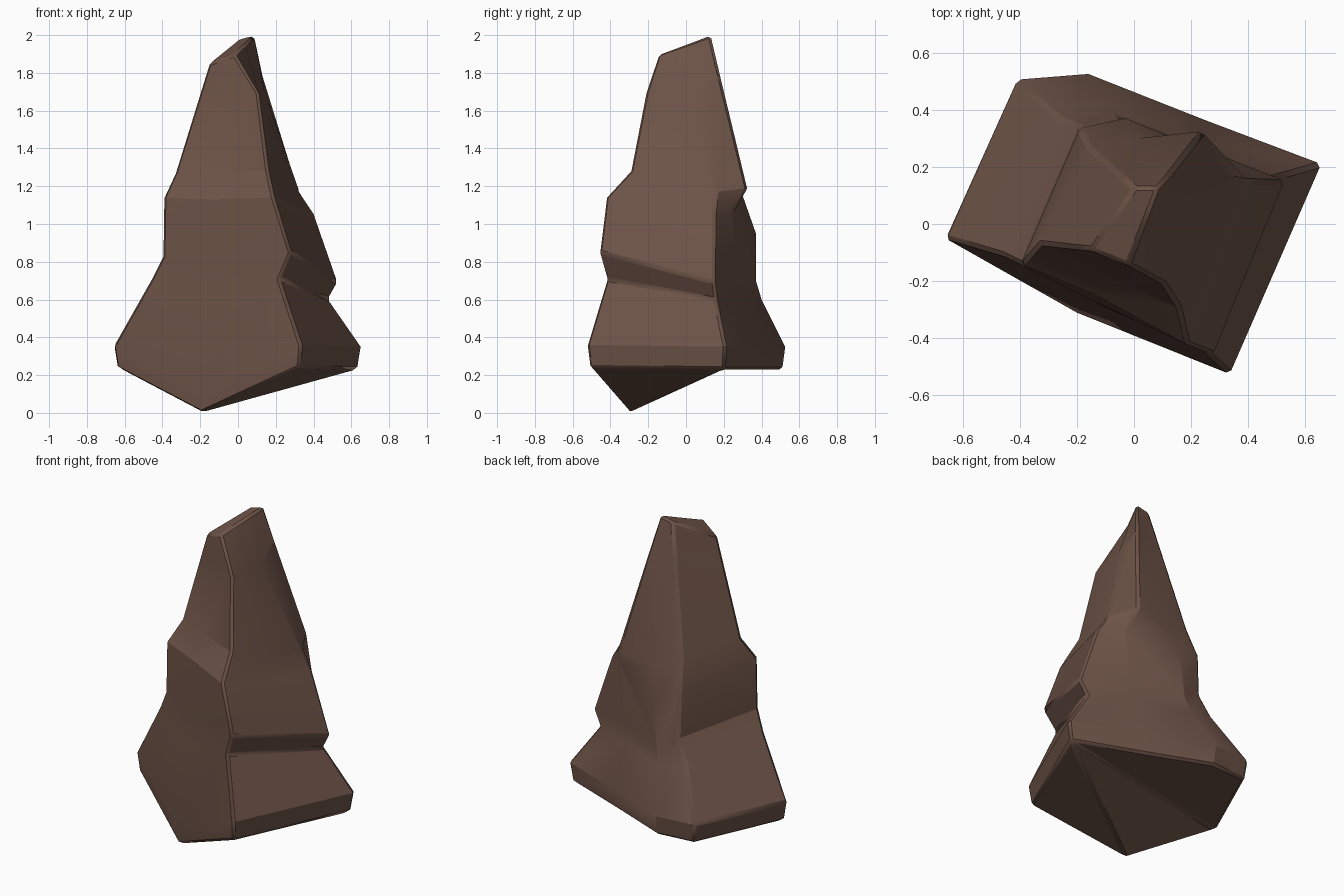
import bpy, bmesh, math
from mathutils import Vector

if "Cube" in bpy.data.objects:
    bpy.data.objects.remove(bpy.data.objects["Cube"])

# Ridge profiles running up the rock, counterclockwise seen from above:
# flare rim, waist, ledge lip, shoulder, upper shoulder
left = [(-.66, -.05, .355), (-.46, -.11, .71), (-.40, -.14, .83), (-.395, -.14, 1.14), (-.335, -.07, 1.27)]
front = [(-.20, -.31, .12), (-.16, -.265, .63), (-.14, -.27, .79), (-.13, -.25, 1.13), (-.13, -.17, 1.27)]
front_right = [(.335, -.525, .36), (.22, -.42, .71), (.28, -.46, .85), (.19, -.425, 1.14), (.16, -.295, 1.28)]
right = [(.655, .21, .35), (.48, .16, .60), (.53, .15, .69), (.405, .15, 1.05), (.325, .16, 1.17)]
back_right = [(.245, .365, .35), (.22, .28, .62), (.24, .265, .72), (.27, .25, 1.07), (.24, .325, 1.19)]
back = [(-.16, .525, .35), (-.08, .40, .60), (-.06, .37, .70), (-.03, .37, .95), (.02, .30, 1.15)]
back_left = [(-.41, .505, .355), (-.26, .37, .64), (-.19, .345, .77), (-.19, .335, 1.03), (-.16, .27, 1.22)]
ridges = [[Vector(p) for p in r] for r in
          (left, front, front_right, right, back_right, back, back_left)]

# Slanted summit facet
tl, tf, tr, tb = map(Vector, ((-.155, -.09, 1.85), (-.02, -.145, 1.9), (.09, .13, 2.0), (0, .13, 1.98)))
summit = [tl, (tl + tf) / 2, tf, (tf + tr) / 2, tr, (tr + tb) / 2, tb]

bm = bmesh.new()
rings = []
for i, (r, top) in enumerate(zip(ridges, summit)):
    foot = Vector((r[0].x * .97, r[0].y * .97, r[0].z - .12))
    mid = r[-1].lerp(top, .74)
    if i == 2:
        mid = Vector((.11, -.215, 1.69))
    elif i == 3:
        mid = Vector((.14, .03, 1.70))
    rings.append([bm.verts.new(p) for p in [foot] + r + [mid, top]])

# Side walls
n = len(rings)
for i in range(n):
    a, b = rings[i], rings[(i + 1) % n]
    for j in range(len(a) - 1):
        bm.faces.new((a[j], b[j], b[j + 1], a[j + 1]))

# Summit and underside, which drops to a point at the front
bm.faces.new([r[-1] for r in rings])
L, F, C, S, R, B, K = [r[0] for r in rings]
for f in ((F, S, C), (F, L, S), (L, K, B, R, S)):
    bm.faces.new(f)
bmesh.ops.recalc_face_normals(bm, faces=bm.faces)

mesh = bpy.data.meshes.new("rock_spire")
bm.to_mesh(mesh)
bm.free()
rock = bpy.data.objects.new("rock_spire", mesh)
bpy.context.collection.objects.link(rock)

# Brown stone
mat = bpy.data.materials.new("brown_stone")
mat.diffuse_color = (.15, .085, .062, 1)
mat.use_nodes = True
mat.node_tree.nodes["Principled BSDF"].inputs["Base Color"].default_value = mat.diffuse_color
mesh.materials.append(mat)

# Narrow worn edges
bev = rock.modifiers.new("worn_edges", 'BEVEL')
bev.width = .014
bev.segments = 1
bev.limit_method = 'ANGLE'
bev.angle_limit = math.radians(35)

bpy.context.view_layer.objects.active = rock
rock.select_set(True)
bpy.ops.object.shade_smooth_by_angle(angle=math.radians(25))
